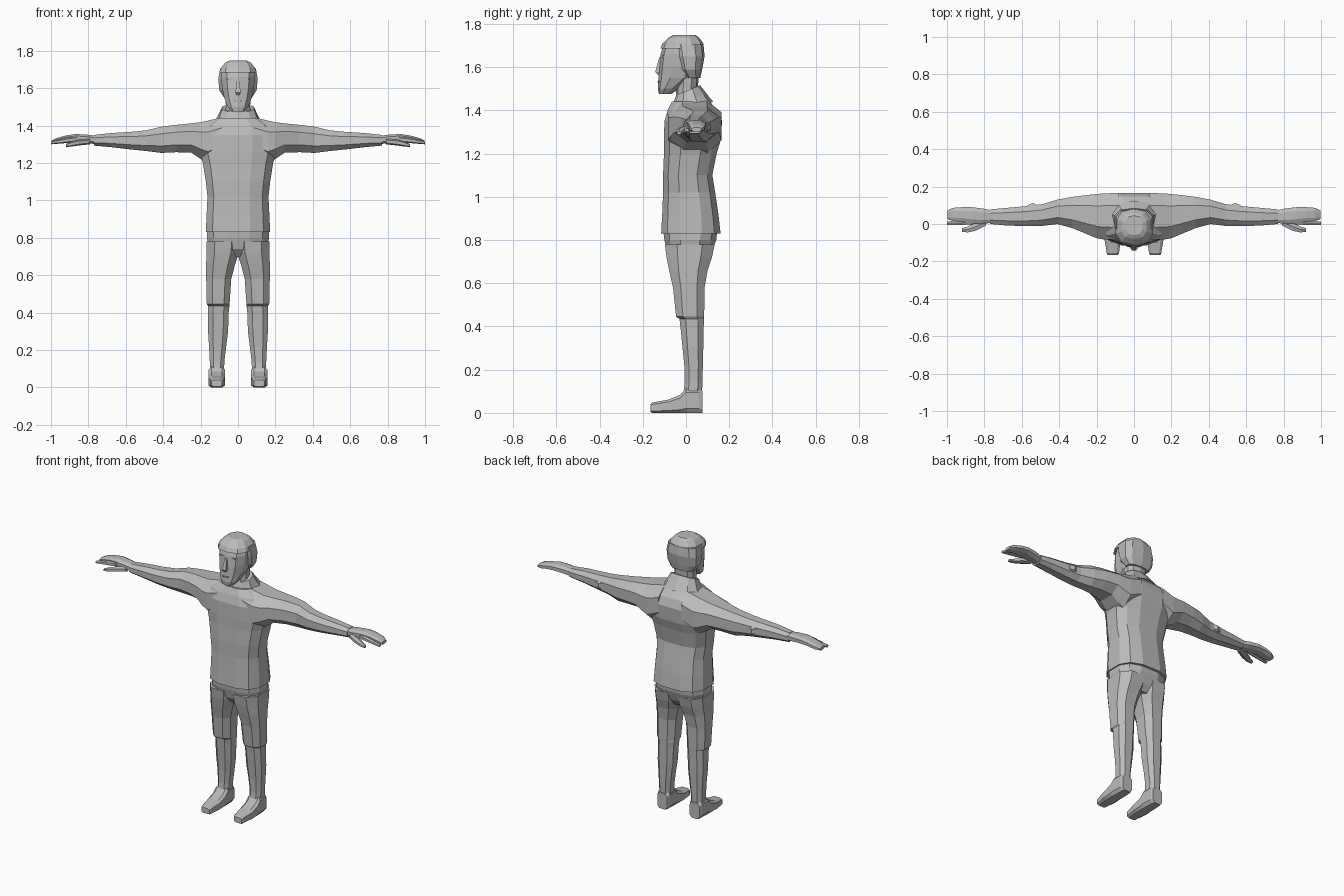
import bpy, bmesh, math
from mathutils import Vector

grey = bpy.data.materials.new("plain grey")
grey.diffuse_color = (0.5, 0.5, 0.5, 1)


def outline(n, p):
    """Rounded-box outline with n sides, filling -1..1 on both axes."""
    pts = []
    for i in range(n):
        a = 2 * math.pi * (i + 0.5) / n
        c, s = math.cos(a), math.sin(a)
        pts.append((math.copysign(abs(c) ** (2 / p), c), math.copysign(abs(s) ** (2 / p), s)))
    mx, my = max(q[0] for q in pts), max(q[1] for q in pts)
    return [(x / mx, y / my) for x, y in pts]


def loft(name, axis, sections, n=8, p=2.3, mirror=False, tilt=0):
    """Skin sections (position, a min, a max, b min, b max) along an axis."""
    bm, rings = bmesh.new(), []
    for t, a0, a1, b0, b1 in sections:
        ring = []
        for u, v in outline(n, p):
            a, b = (a0 + a1 + u * (a1 - a0)) / 2, (b0 + b1 + v * (b1 - b0)) / 2
            co = {"x": (t, a, b), "y": (a, t, b), "z": (a, b, t + tilt * b)}[axis]
            ring.append(bm.verts.new(Vector(co)))
        rings.append(ring)
    for r, s in zip(rings, rings[1:]):
        for i in range(n):
            j = (i + 1) % n
            bm.faces.new((r[i], r[j], s[j], s[i]))
    bm.faces.new(rings[0][::-1])
    bm.faces.new(rings[-1])
    bmesh.ops.recalc_face_normals(bm, faces=bm.faces)
    mesh = bpy.data.meshes.new(name)
    bm.to_mesh(mesh)
    bm.free()
    mesh.materials.append(grey)
    ob = bpy.data.objects.new(name, mesh)
    bpy.context.collection.objects.link(ob)
    if mirror:
        ob.modifiers.new("Mirror", "MIRROR").use_clip = False
    return ob


def sym(rows):
    """Sections given by half width, centred on x = 0."""
    return [(z, -w, w, y0, y1) for z, w, y0, y1 in rows]


# Jacket body, from hem to shoulders
loft("jacket", "z", sym([
    (0.83, 0.172, -0.115, 0.16), (0.92, 0.168, -0.11, 0.15), (1.02, 0.163, -0.106, 0.135),
    (1.10, 0.172, -0.106, 0.122), (1.20, 0.188, -0.102, 0.142), (1.26, 0.205, -0.102, 0.16),
    (1.35, 0.21, -0.10, 0.167), (1.40, 0.18, -0.085, 0.148), (1.44, 0.11, -0.065, 0.11)]),
    n=12, p=2.7)

# Collar and neck
loft("collar", "z", sym([(1.39, 0.13, -0.08, 0.125), (1.44, 0.105, -0.065, 0.095),
                         (1.49, 0.085, -0.045, 0.065)]), n=10, tilt=0.4)
loft("neck", "z", sym([(1.42, 0.072, -0.05, 0.07), (1.50, 0.065, -0.045, 0.055),
                       (1.58, 0.068, -0.04, 0.06)]), n=10)

# Head
loft("head", "z", sym([
    (1.475, 0.035, -0.125, -0.07), (1.50, 0.055, -0.13, -0.03), (1.55, 0.074, -0.128, 0.045),
    (1.60, 0.085, -0.125, 0.07), (1.66, 0.09, -0.118, 0.075), (1.70, 0.086, -0.105, 0.075),
    (1.735, 0.06, -0.08, 0.05)]), n=10)
loft("hair_top", "z", sym([
    (1.685, 0.099, -0.12, 0.083), (1.71, 0.09, -0.108, 0.08),
    (1.737, 0.068, -0.08, 0.06), (1.748, 0.045, -0.06, 0.045)]), n=10, p=2.6)
loft("hair_back", "z", sym([
    (1.55, 0.075, -0.005, 0.066), (1.59, 0.10, -0.035, 0.075),
    (1.65, 0.105, -0.055, 0.086), (1.705, 0.096, -0.065, 0.081)]), n=10, p=2.8)

# Face details
loft("nose", "z", sym([(1.565, 0.008, -0.132, -0.11), (1.578, 0.014, -0.142, -0.11),
                       (1.645, 0.006, -0.124, -0.10)]), n=4, p=2)
loft("mouth", "z", sym([(1.528, 0.018, -0.133, -0.12), (1.534, 0.018, -0.133, -0.12)]), n=4)
loft("eyes", "z", [(1.645, 0.03, 0.055, -0.112, -0.104), (1.653, 0.03, 0.055, -0.112, -0.104)],
     n=4, mirror=True)

# Sleeves
loft("sleeves", "x", [
    (0.08, -0.085, 0.165, 1.24, 1.445), (0.16, -0.083, 0.164, 1.20, 1.427),
    (0.20, -0.076, 0.16, 1.222, 1.418), (0.25, -0.055, 0.155, 1.255, 1.412),
    (0.33, -0.022, 0.145, 1.258, 1.404), (0.41, 0.0, 0.13, 1.254, 1.394),
    (0.49, -0.010, 0.106, 1.264, 1.375), (0.57, -0.012, 0.096, 1.272, 1.367),
    (0.68, -0.008, 0.086, 1.285, 1.36), (0.77, 0.0, 0.078, 1.293, 1.35)],
    n=8, mirror=True)
loft("elbow_patches", "x", [(0.515, 0.06, 0.10, 1.30, 1.35), (0.54, 0.06, 0.113, 1.295, 1.35),
                            (0.57, 0.06, 0.10, 1.30, 1.345)], n=6, mirror=True)

# Hands: palm with joined fingers, forefinger and thumb
loft("hands", "x", [
    (0.75, 0.008, 0.07, 1.30, 1.344), (0.81, 0.0, 0.083, 1.307, 1.352),
    (0.87, 0.004, 0.09, 1.313, 1.355), (0.92, 0.012, 0.09, 1.312, 1.347),
    (0.97, 0.016, 0.086, 1.302, 1.334), (0.997, 0.026, 0.072, 1.302, 1.32)],
    n=8, p=2.6, mirror=True)
loft("forefingers", "x", [(0.86, -0.002, 0.024, 1.312, 1.342), (0.94, -0.006, 0.016, 1.305, 1.33),
                          (1.0, -0.006, 0.014, 1.30, 1.316)], n=6, mirror=True)
loft("thumbs", "x", [(0.79, -0.008, 0.03, 1.30, 1.33), (0.85, -0.037, 0.008, 1.294, 1.325),
                     (0.89, -0.045, -0.014, 1.288, 1.315), (0.92, -0.042, -0.022, 1.286, 1.302)],
     n=6, mirror=True)

# Trousers: hips and two legs
loft("hips", "z", sym([(0.70, 0.10, -0.05, 0.09), (0.74, 0.155, -0.085, 0.118),
                       (0.80, 0.166, -0.10, 0.14), (0.845, 0.164, -0.105, 0.145)]), n=12, p=2.7)
loft("legs", "z", [
    (0.06, 0.075, 0.15, -0.015, 0.073), (0.14, 0.073, 0.151, -0.006, 0.076),
    (0.22, 0.063, 0.155, -0.008, 0.078), (0.30, 0.053, 0.16, -0.016, 0.08),
    (0.40, 0.05, 0.16, -0.026, 0.082), (0.435, 0.046, 0.16, -0.03, 0.083),
    (0.445, 0.045, 0.167, -0.046, 0.084), (0.58, 0.036, 0.17, -0.06, 0.086),
    (0.66, 0.015, 0.17, -0.078, 0.10), (0.72, -0.005, 0.169, -0.09, 0.12),
    (0.78, -0.01, 0.168, -0.098, 0.133)], n=8, p=2.6, mirror=True)

# Shoes
loft("shoes", "y", [
    (-0.165, 0.086, 0.142, 0.005, 0.04), (-0.155, 0.08, 0.146, 0.0, 0.048),
    (-0.08, 0.07, 0.158, 0.0, 0.062), (-0.025, 0.07, 0.158, 0.0, 0.085),
    (0.0, 0.07, 0.157, 0.0, 0.115), (0.06, 0.073, 0.154, 0.0, 0.115),
    (0.077, 0.08, 0.148, 0.0, 0.10)], n=8, p=4, mirror=True)
